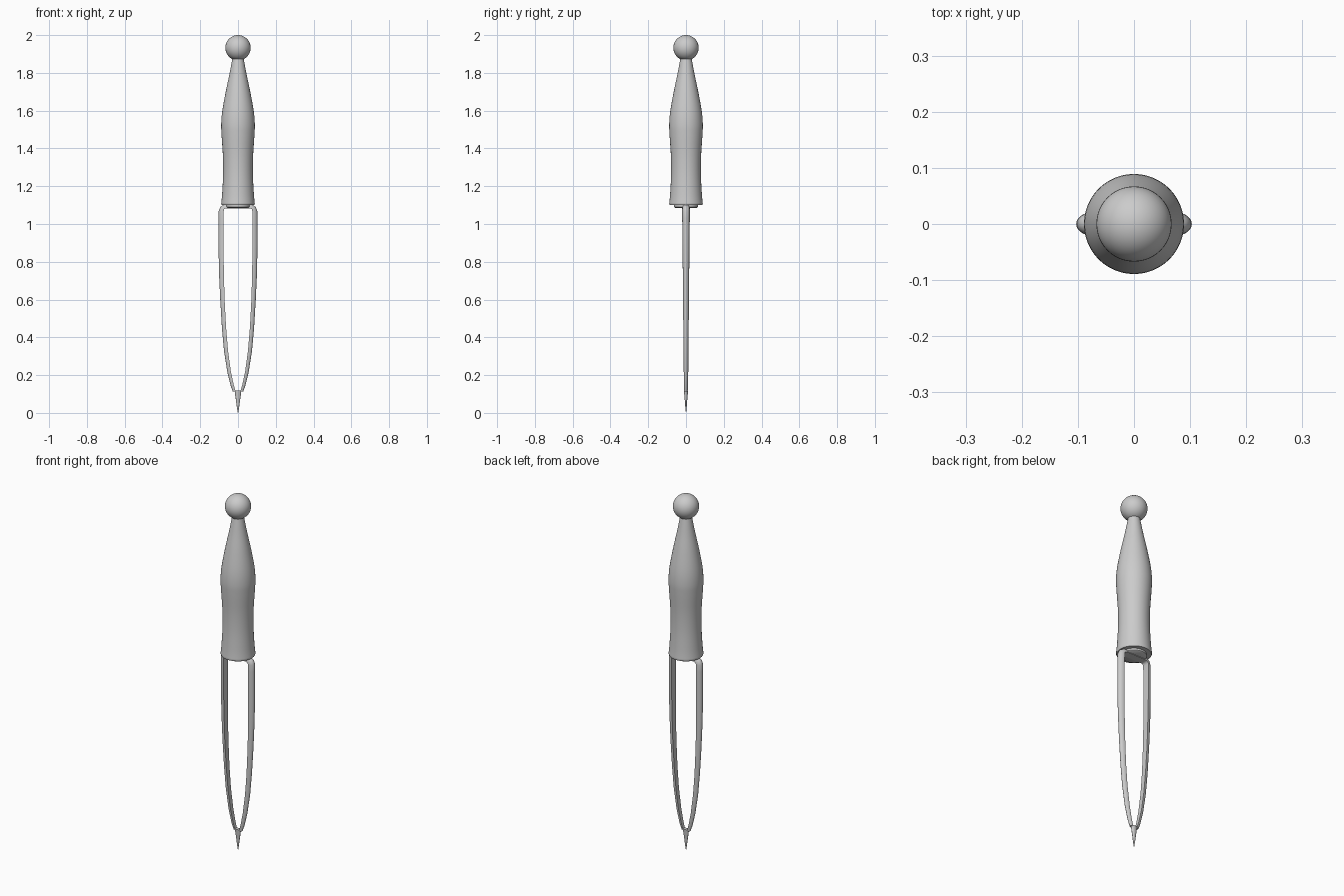
import bpy, bmesh, math
from mathutils import Vector

if "Cube" in bpy.data.objects:
    bpy.data.objects.remove(bpy.data.objects["Cube"])


def finish(bm, name, angle=40):
    bmesh.ops.remove_doubles(bm, verts=bm.verts, dist=1e-5)
    bmesh.ops.recalc_face_normals(bm, faces=bm.faces)
    me = bpy.data.meshes.new(name)
    bm.to_mesh(me)
    bm.free()
    ob = bpy.data.objects.new(name, me)
    bpy.context.collection.objects.link(ob)
    bpy.ops.object.select_all(action='DESELECT')
    ob.select_set(True)
    bpy.context.view_layer.objects.active = ob
    bpy.ops.object.shade_smooth_by_angle(angle=math.radians(angle))
    return ob


def skin(bm, rings):
    rows = [[bm.verts.new(p) for p in r] for r in rings]
    n = len(rows[0])
    for a, b in zip(rows, rows[1:]):
        for i in range(n):
            bm.faces.new((a[i], a[(i + 1) % n], b[(i + 1) % n], b[i]))
    bm.faces.new(rows[0])
    bm.faces.new(rows[-1])


def lathe(name, profile, n=48, squash=1.0):
    bm = bmesh.new()
    skin(bm, [[(r * math.cos(2 * math.pi * i / n), squash * r * math.sin(2 * math.pi * i / n), z)
               for i in range(n)] for r, z in profile])
    return finish(bm, name)


def spline(pts, steps=5):
    # Catmull-Rom through the points
    pts = [Vector(p) for p in pts]
    out = []
    for i in range(len(pts) - 1):
        p0, p1, p2, p3 = pts[max(i - 1, 0)], pts[i], pts[i + 1], pts[min(i + 2, len(pts) - 1)]
        for s in range(steps):
            t = s / steps
            out.append(0.5 * (2 * p1 + (p2 - p0) * t + (2 * p0 - 5 * p1 + 4 * p2 - p3) * t * t
                              + (3 * p1 - p0 - 3 * p2 + p3) * t ** 3))
    return out + [pts[-1]]


# Turned handle
body = spline([(0.089, 1.106), (0.084, 1.16), (0.079, 1.26), (0.080, 1.36), (0.087, 1.47),
               (0.089, 1.53), (0.083, 1.60), (0.065, 1.70), (0.046, 1.79), (0.029, 1.88)])
lathe("handle", [(0.086, 1.1)] + [tuple(p) for p in body] + [(0.028, 1.90)])

# Ball end
bm = bmesh.new()
bmesh.ops.create_uvsphere(bm, u_segments=48, v_segments=24, radius=0.067)
bmesh.ops.translate(bm, verts=bm.verts, vec=(0, 0, 1.933))
finish(bm, "end_ball")

# Disc under the handle
lathe("base_disc", [(0.058, 1.086), (0.063, 1.09), (0.063, 1.102)])

# Half-round wire loop: inner x, z, half width in y, thickness
half = [(0.0, 1.083, 0.020, 0.022), (0.055, 1.083, 0.020, 0.022), (0.066, 1.082, 0.020, 0.022),
        (0.073, 1.078, 0.020, 0.024), (0.076, 1.067, 0.020, 0.026), (0.077, 1.03, 0.020, 0.026),
        (0.077, 0.90, 0.019, 0.026), (0.075, 0.75, 0.017, 0.026), (0.071, 0.60, 0.016, 0.023),
        (0.063, 0.45, 0.014, 0.022), (0.053, 0.33, 0.013, 0.021), (0.038, 0.22, 0.012, 0.019),
        (0.023, 0.15, 0.010, 0.017), (0.012, 0.112, 0.009, 0.015)]
path = [(-x, z, w, t) for x, z, w, t in half[:0:-1]] + half
rings = []
for i, (x, z, w, t) in enumerate(path):
    a, b = path[max(i - 1, 0)], path[min(i + 1, len(path) - 1)]
    d = Vector((b[0] - a[0], b[1] - a[1])).normalized()
    nx, nz = -d.y, d.x
    if i in (0, len(path) - 1):
        nx, nz = math.copysign(1, x), 0
    rings.append([(x + nx * t * math.sin(k * math.pi / 12), w * math.cos(k * math.pi / 12),
                   z + nz * t * math.sin(k * math.pi / 12)) for k in range(13)])
bm = bmesh.new()
skin(bm, rings)
finish(bm, "wire_prongs", 50)

# Pointed tip joining the prongs
lathe("tip", [(0.001, 0.0), (0.006, 0.03), (0.010, 0.06), (0.015, 0.095), (0.018, 0.118)], 16, 0.6)
